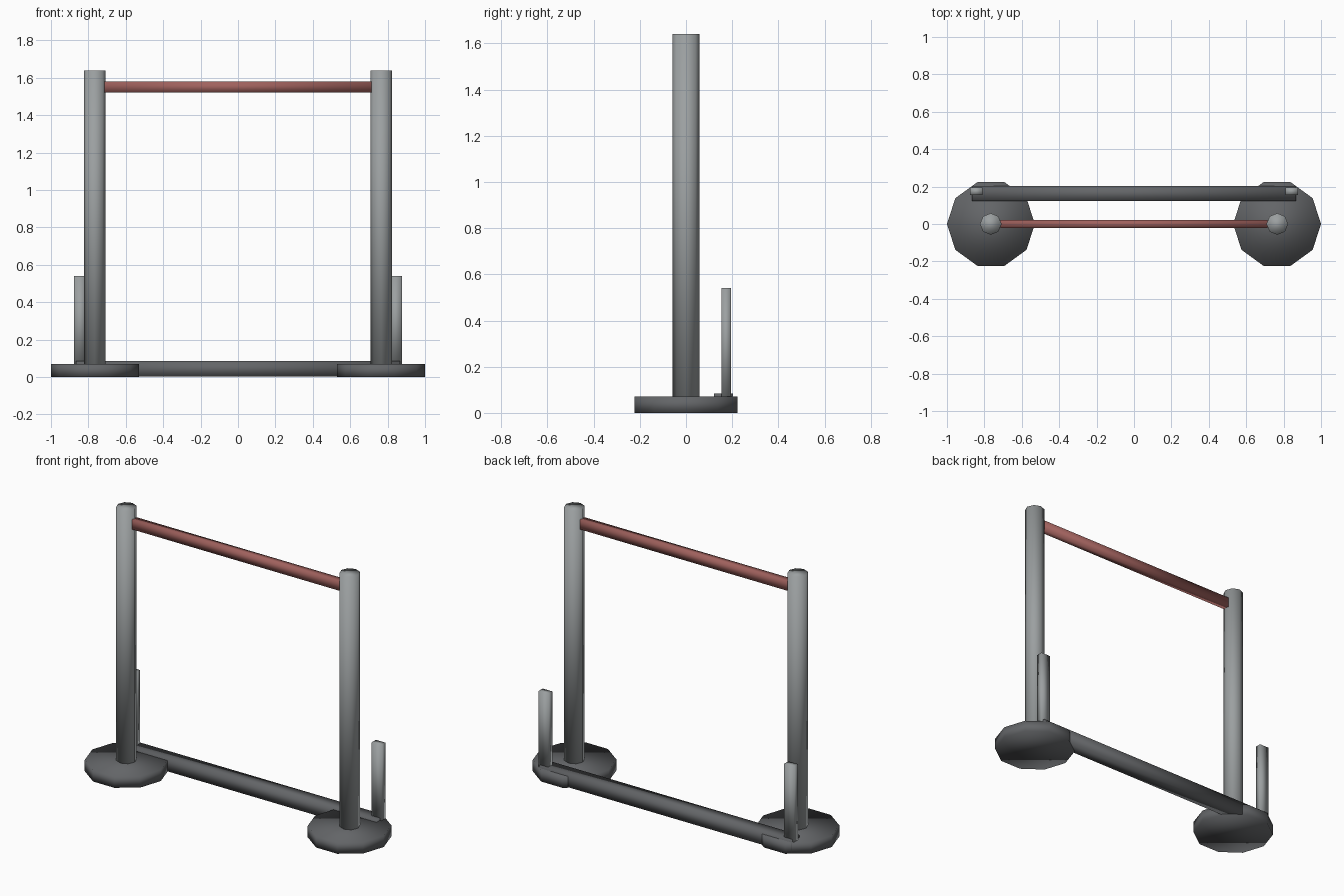
import bpy
import bmesh
from mathutils import Matrix, Vector

if "Cube" in bpy.data.objects:
    bpy.data.objects.remove(bpy.data.objects["Cube"])


def material(name, r, g, b):
    mat = bpy.data.materials.new(name)
    mat.diffuse_color = (r, g, b, 1)
    mat.use_nodes = True
    mat.node_tree.nodes["Principled BSDF"].inputs["Base Color"].default_value = mat.diffuse_color
    return mat


def finish(name, bm, mat):
    mesh = bpy.data.meshes.new(name)
    for f in bm.faces:
        f.smooth = True
    bm.to_mesh(mesh)
    bm.free()
    mesh.materials.append(mat)
    obj = bpy.data.objects.new(name, mesh)
    bpy.context.collection.objects.link(obj)
    return obj


def prism(name, x, y, z0, z1, radius, sides, mat):
    bm = bmesh.new()
    bmesh.ops.create_cone(bm, cap_ends=True, segments=sides,
                          radius1=radius, radius2=radius, depth=z1 - z0)
    # first corner on the x axis
    top = max(bm.verts, key=lambda v: v.co.x)
    angle = Vector((1, 0)).angle_signed(top.co.xy)
    bmesh.ops.rotate(bm, verts=bm.verts, matrix=Matrix.Rotation(angle, 3, 'Z'))
    bmesh.ops.translate(bm, verts=bm.verts, vec=(x, y, (z0 + z1) / 2))
    return finish(name, bm, mat)


def box(name, lo, hi, mat):
    lo, hi = Vector(lo), Vector(hi)
    bm = bmesh.new()
    bmesh.ops.create_cube(bm, size=1)
    bmesh.ops.scale(bm, verts=bm.verts, vec=hi - lo)
    bmesh.ops.translate(bm, verts=bm.verts, vec=(lo + hi) / 2)
    return finish(name, bm, mat)


red = material("red_paint", 0.35, 0.12, 0.11)
steel = material("steel", 0.33, 0.35, 0.355)
dark = material("dark_metal", 0.125, 0.13, 0.137)

# Foot disc, tall upright and short rear peg on each side
for side, s in (("left", -1), ("right", 1)):
    prism(f"{side}_base", s * 0.765, 0, 0, 0.07, 0.235, 10, dark)
    prism(f"{side}_upright", s * 0.766, 0, 0.05, 1.64, 0.058, 8, steel)
    xs = sorted((s * 0.81, s * 0.876))
    box(f"{side}_rear_peg", (xs[0], 0.154, 0.05), (xs[1], 0.194, 0.54), steel)

# Rear floor beam joining the two bases
box("floor_beam", (-0.865, 0.122, 0.003), (0.865, 0.204, 0.085), dark)

# Red bar between the uprights
box("cross_bar", (-0.713, -0.021, 1.52), (0.713, 0.021, 1.58), red)
